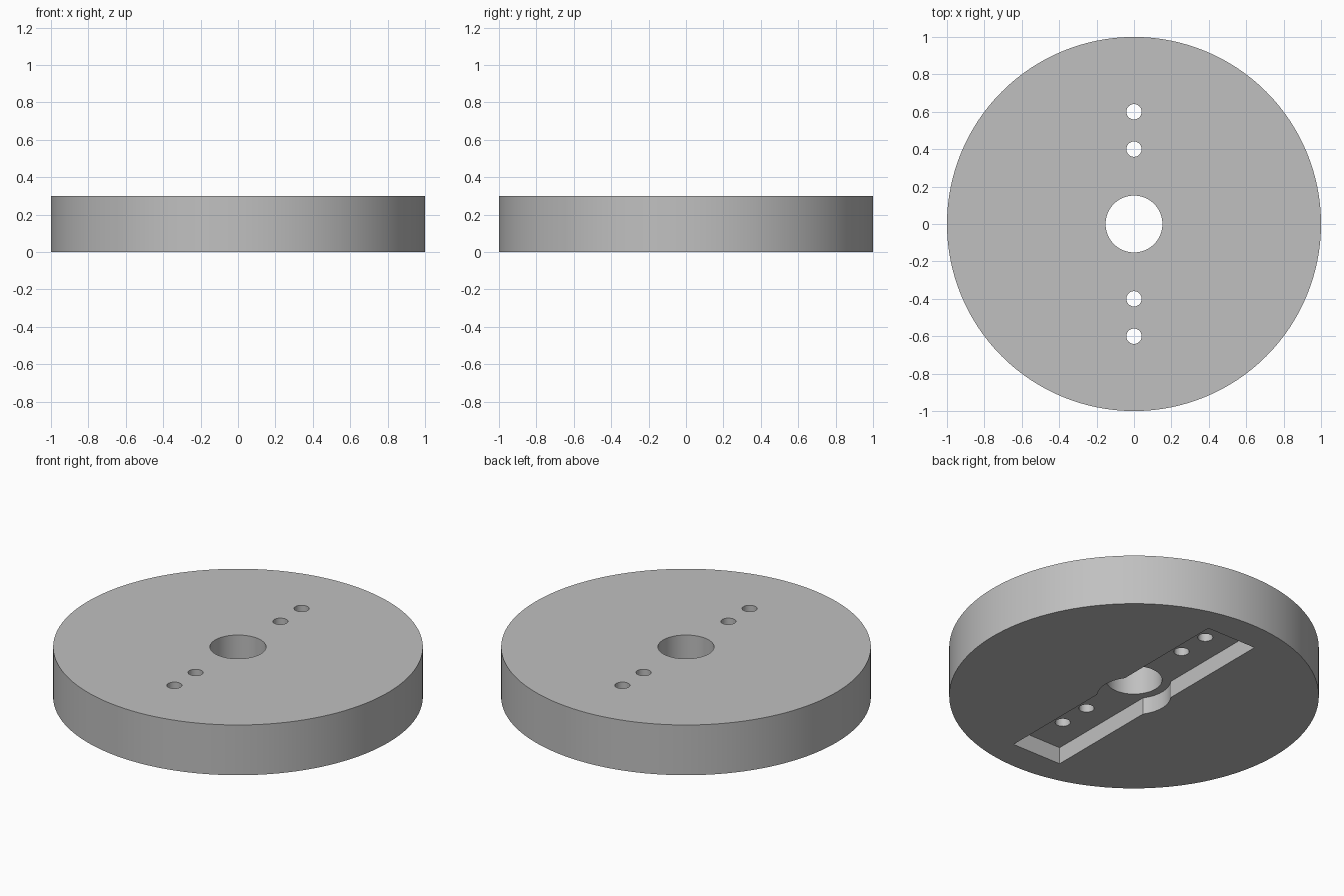
import bpy
import math

HEIGHT = 0.3
SLOT_DEPTH = 0.1

cube = bpy.data.objects.get("Cube")
if cube:
    bpy.data.objects.remove(cube, do_unlink=True)

grey = bpy.data.materials.new("plain grey")
grey.use_nodes = True
colour = (0.53, 0.53, 0.53, 1)
grey.diffuse_color = colour
grey.node_tree.nodes["Principled BSDF"].inputs["Base Color"].default_value = colour


def cylinder(name, radius, z_low, z_high, y=0, sides=64):
    bpy.ops.mesh.primitive_cylinder_add(
        vertices=sides, radius=radius, depth=z_high - z_low,
        location=(0, y, (z_low + z_high) / 2))
    bpy.context.object.name = name
    return bpy.context.object


def cut(target, cutter):
    """Subtract the cutter from the target, then discard the cutter."""
    cutter.hide_render = True
    mod = target.modifiers.new(cutter.name, 'BOOLEAN')
    mod.operation = 'DIFFERENCE'
    mod.solver = 'EXACT'
    mod.object = cutter
    bpy.context.view_layer.objects.active = target
    bpy.ops.object.modifier_apply(modifier=mod.name)
    bpy.data.objects.remove(cutter, do_unlink=True)


# Round body
disc = cylinder("disc", 1, 0, HEIGHT, sides=128)
disc.data.materials.append(grey)

# Recess in the underside: long slot with a round widening at the middle
bpy.ops.mesh.primitive_cube_add(size=1)
slot = bpy.context.object
slot.name = "slot_cutter"
slot.scale = (0.325, 1.64, 2 * SLOT_DEPTH)
cut(disc, slot)
cut(disc, cylinder("hub_recess_cutter", 0.2, -SLOT_DEPTH, SLOT_DEPTH))

# Centre bore and two pairs of screw holes
cut(disc, cylinder("bore_cutter", 0.152, -0.1, HEIGHT + 0.1))
for y in (-0.6, -0.4, 0.4, 0.6):
    cut(disc, cylinder("screw_hole_cutter", 0.041, -0.1, HEIGHT + 0.1, y, sides=32))

# Smooth round walls with crisp rims
bpy.ops.object.select_all(action='DESELECT')
disc.select_set(True)
bpy.context.view_layer.objects.active = disc
bpy.ops.object.shade_smooth_by_angle(angle=math.radians(30))
